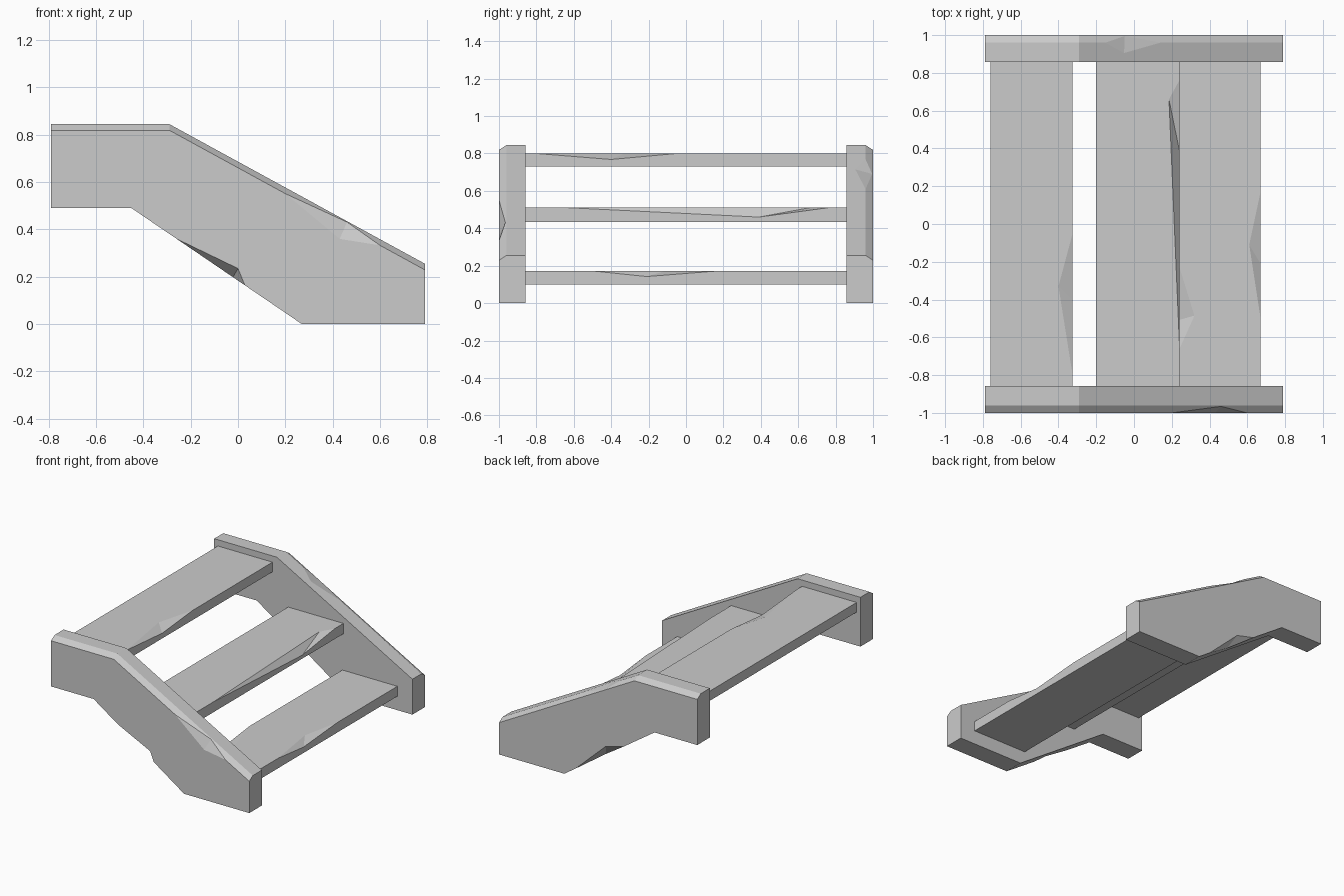
import bpy, bmesh
from mathutils import Vector
from mathutils.geometry import intersect_point_line, normal

if "Cube" in bpy.data.objects:
    bpy.data.objects.remove(bpy.data.objects["Cube"])


def chip(verts, faces, edge, start, end, dent_a, dent_b):
    """Knock a splinter out of an edge: one dent on each neighbouring face."""
    u, v = edge
    pu, pv = verts[u], verts[v]
    ends = [intersect_point_line(Vector(p), pu, pv)[0] for p in (start, end)]
    ends.sort(key=lambda p: (p - pu).length)
    a = len(verts)
    b = a + 1
    verts.extend(ends)
    touching = [f for f in faces if u in f and v in f]
    normals = [normal([verts[i] for i in f]) for f in touching]

    def off(p, k):
        return abs((Vector(p) - pu).dot(normals[k]))

    dents = [dent_a, dent_b]
    if off(dent_a, 0) + off(dent_b, 1) > off(dent_b, 0) + off(dent_a, 1):
        dents.reverse()
    for k, f in enumerate(touching):
        p = Vector(dents[k])
        p -= normals[k] * (p - pu).dot(normals[k])
        verts.append(p)
        d = len(verts) - 1
        i = f.index(u)
        if f[(i + 1) % len(f)] == v:
            f[i + 1:i + 1] = [a, d, b]
        else:
            j = f.index(v)
            f[j + 1:j + 1] = [b, d, a]
    faces += [[a, d - 1, d], [b, d, d - 1]]


def make(name, verts, faces):
    bm = bmesh.new()
    vs = [bm.verts.new(p) for p in verts]
    for f in faces:
        bm.faces.new([vs[i] for i in f])
    bmesh.ops.recalc_face_normals(bm, faces=bm.faces)
    bmesh.ops.triangulate(bm, faces=[f for f in bm.faces if len(f.verts) > 4])
    me = bpy.data.meshes.new(name)
    bm.to_mesh(me)
    bm.free()
    ob = bpy.data.objects.new(name, me)
    bpy.context.collection.objects.link(ob)


PROFILE = [(-.79, .845), (-.29, .845), (.79, .255), (.79, 0),
           (.27, 0), (-.45, .49), (-.79, .49)]


def stringer(name, s, chips):
    # outer ring 0-6, inner ring 7-13, top chamfer line 14-16
    verts = [Vector((x, s, z - (.026 if i < 3 else 0)))
             for i, (x, z) in enumerate(PROFILE)]
    verts += [Vector((x, s * .857, z)) for x, z in PROFILE]
    verts += [Vector((x, s * .96, z)) for x, z in PROFILE[:3]]
    faces = [list(range(7)), list(range(7, 14)),
             [7, 8, 15, 14], [8, 9, 16, 15], [14, 15, 1, 0], [15, 16, 2, 1],
             [2, 16, 9, 10, 3], [0, 14, 7, 13, 6]]
    faces += [[i, i + 1, i + 8, i + 7] for i in (3, 4, 5)]
    for c in chips:
        chip(verts, faces, *c)
    make(name, verts, faces)


def tread(name, x0, x1, z0, z1, chips):
    # four corner lines run along y: vertex pairs (0,1) (2,3) (4,5) (6,7)
    corners = [(x0, z0), (x1, z0), (x1, z1), (x0, z1)]
    verts = [Vector((x, y, z)) for x, z in corners for y in (-.857, .857)]
    faces = [[0, 2, 4, 6], [1, 3, 5, 7]]
    faces += [[2 * i, 2 * i + 1, (2 * i + 3) % 8, (2 * i + 2) % 8] for i in range(4)]
    for c in chips:
        chip(verts, faces, *c)
    make(name, verts, faces)


# side boards with worn edges
stringer("front_side_board", -1, [
    ((1, 2), (.2, -1, .552), (.6, -1, .334), (.46, -.965, .43), (.43, -1, .36)),
    ((4, 5), (-.26, -1, .36), (.03, -1, .165), (-.02, -.94, .2), (0, -1, .235)),
])
stringer("back_side_board", 1, [
    ((15, 16), (-.15, .96, .77), (.14, .96, .61), (-.055, .905, .71), (-.05, .995, .69)),
    ((4, 5), (.18, 1, .06), (-.2, 1, .32), (-.02, .94, .2), (-.06, 1, .285)),
])

# steps with splintered edges
tread("top_step", -.76, -.325, .73, .80, [
    ((4, 5), (-.325, -.8, .8), (-.325, -.05, .8), (-.40, -.33, .8), (-.325, -.40, .768)),
])
tread("middle_step", -.20, .24, .435, .51, [
    ((4, 5), (.24, -.63, .51), (.24, .76, .51), (.185, .66, .51), (.24, .39, .46)),
])
tread("bottom_step", .232, .67, .10, .172, [
    ((4, 5), (.67, -.5, .172), (.67, .17, .172), (.61, -.11, .172), (.67, -.21, .142)),
    ((6, 7), (.232, -.68, .172), (.232, -.2, .172), (.32, -.485, .172), (.232, -.51, .135)),
])
